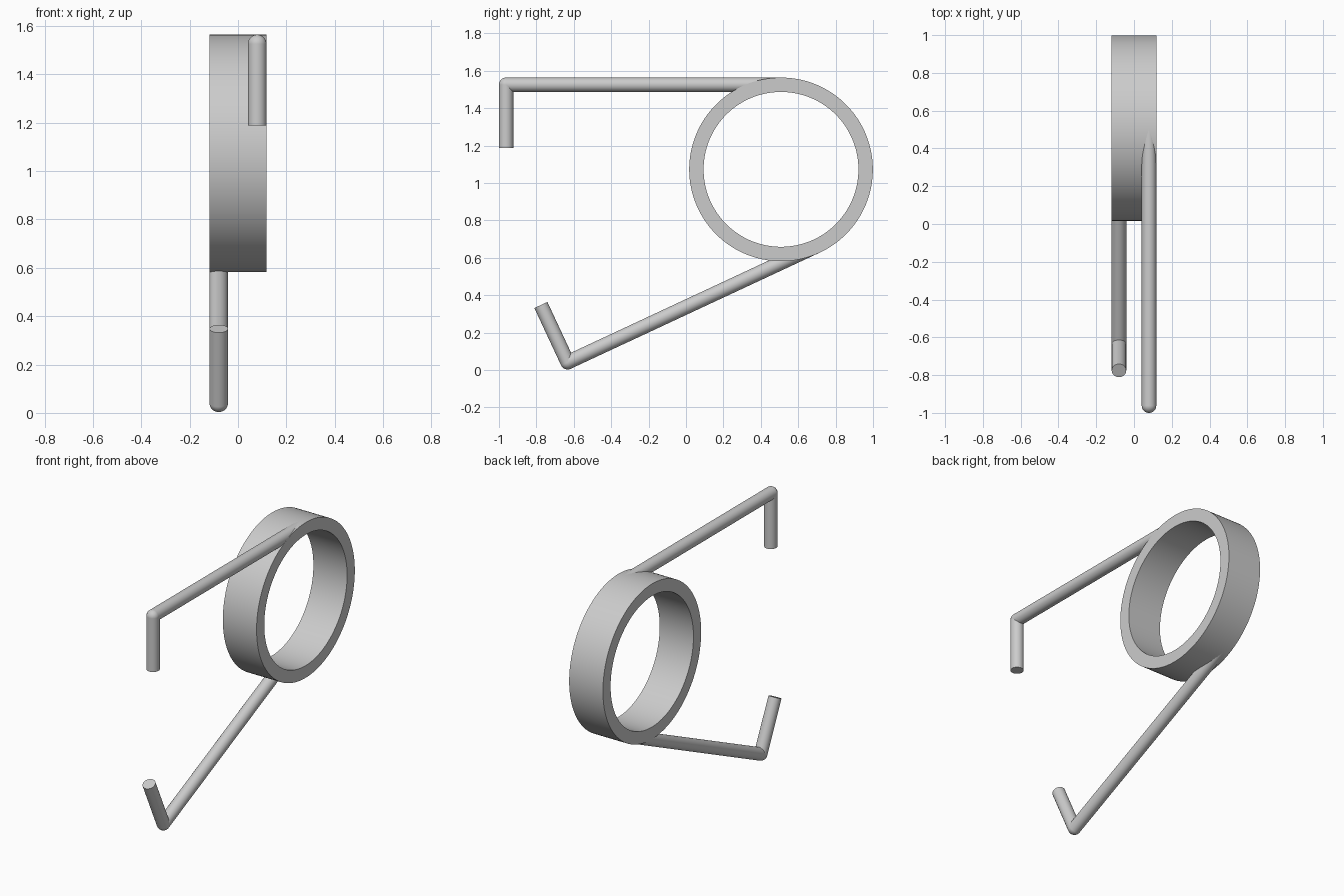
import bpy
import bmesh
from math import radians, sin, cos
from mathutils import Vector, Matrix

cube = bpy.data.objects.get("Cube")
if cube:
    bpy.data.objects.remove(cube, do_unlink=True)

steel = bpy.data.materials.new("grey steel")
steel.use_nodes = True
GREY = (0.6, 0.6, 0.6, 1)
steel.diffuse_color = GREY
steel.node_tree.nodes["Principled BSDF"].inputs["Base Color"].default_value = GREY

WIRE = 0.0385                       # wire radius
OUTER = 0.491                       # coil outer radius
HALF = 0.118                        # half of the coil width
CENTRE = Vector((0, 0.508, 1.073))
LEG, HOOK = 1.47, 0.338             # straight arm and bent tip lengths


def finish(name, bm):
    bmesh.ops.recalc_face_normals(bm, faces=bm.faces)
    mesh = bpy.data.meshes.new(name)
    bm.to_mesh(mesh)
    bm.free()
    mesh.materials.append(steel)
    obj = bpy.data.objects.new(name, mesh)
    bpy.context.collection.objects.link(obj)
    bpy.ops.object.select_all(action="DESELECT")
    obj.select_set(True)
    bpy.context.view_layer.objects.active = obj
    bpy.ops.object.shade_smooth_by_angle(angle=radians(35))
    return obj


def add_rod(bm, start, end):
    axis = end - start
    turn = axis.to_track_quat("Z", "Y").to_matrix().to_4x4()
    bmesh.ops.create_cone(bm, cap_ends=True, segments=32, radius1=WIRE, radius2=WIRE,
                          depth=axis.length,
                          matrix=Matrix.Translation((start + end) / 2) @ turn)


def spring_arm(name, x, angle, side):
    """Arm tangent to the coil, with its tip bent square towards the other arm."""
    along = Vector((0, cos(angle), sin(angle)))
    across = Vector((0, -sin(angle), cos(angle))) * side
    tangent = CENTRE + Vector((x, 0, 0)) - across * (OUTER - WIRE)
    elbow = tangent - along * LEG
    bm = bmesh.new()
    add_rod(bm, elbow, tangent)
    add_rod(bm, elbow, elbow + across * HOOK)
    bmesh.ops.create_uvsphere(bm, u_segments=32, v_segments=16, radius=WIRE,
                              matrix=Matrix.Translation(elbow))
    return finish(name, bm)


# Coil: a rectangular section spun around the x axis
bm = bmesh.new()
section = [bm.verts.new(CENTRE + Vector((x, 0, r)))
           for x, r in ((-HALF, OUTER), (HALF, OUTER),
                        (HALF, OUTER - 2 * WIRE), (-HALF, OUTER - 2 * WIRE))]
edges = [bm.edges.new((section[i], section[(i + 1) % 4])) for i in range(4)]
bmesh.ops.spin(bm, geom=section + edges, cent=CENTRE, axis=(1, 0, 0),
               angle=radians(360), steps=128, use_merge=True)
bmesh.ops.remove_doubles(bm, verts=bm.verts, dist=0.0001)
finish("coil", bm)

# Arms leave the coil on opposite edges
spring_arm("upper_arm", HALF - WIRE, 0, -1)
spring_arm("lower_arm", WIRE - HALF, radians(25), 1)
